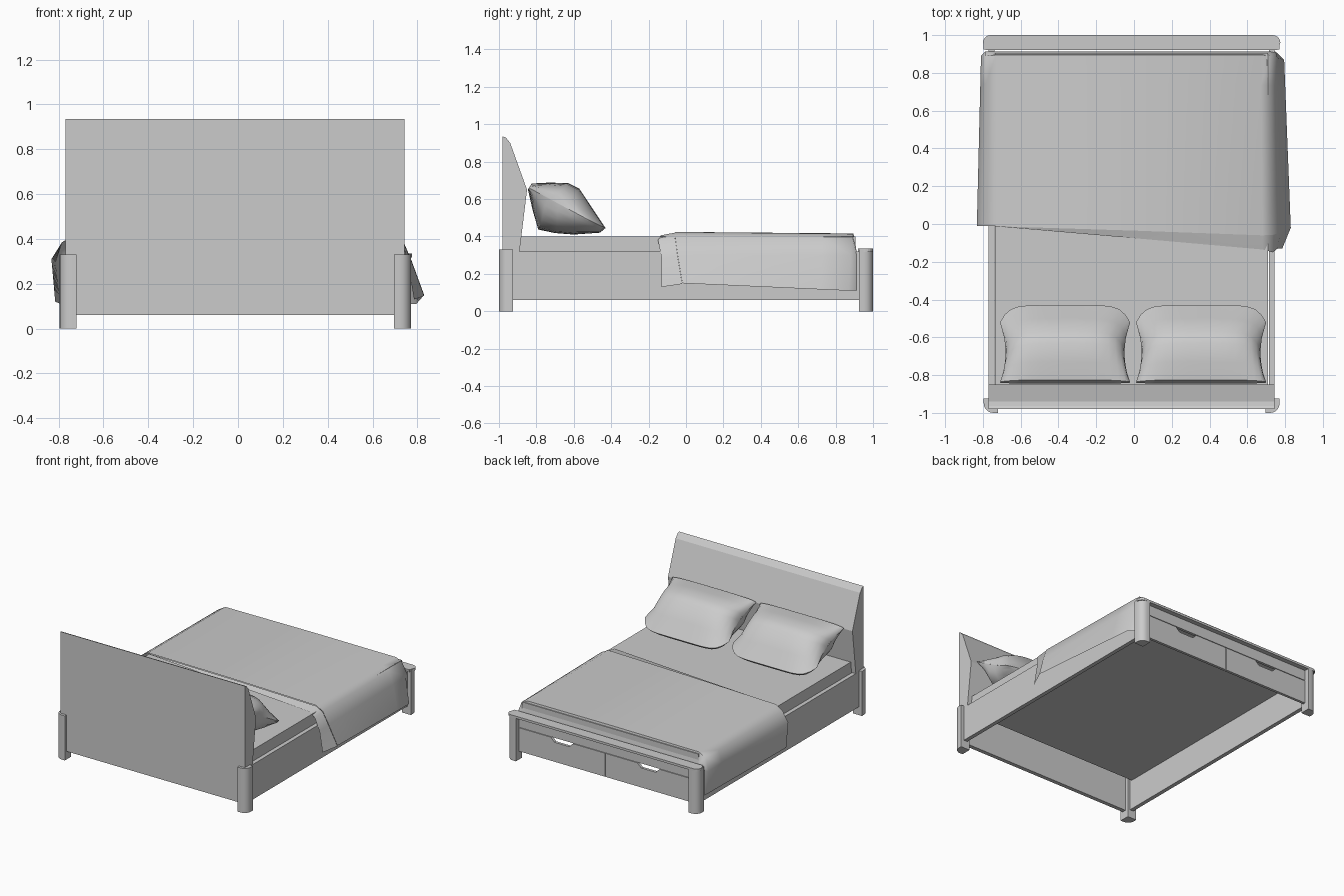
import bpy, bmesh, math
from mathutils import Vector

cube = bpy.data.objects.get("Cube")
if cube:
    bpy.data.objects.remove(cube, do_unlink=True)

grey = bpy.data.materials.new("plain_grey")
grey.use_nodes = True
GREY = (0.6, 0.6, 0.6, 1)
grey.diffuse_color = GREY
grey.node_tree.nodes["Principled BSDF"].inputs["Base Color"].default_value = GREY


def finish(name, bm, smooth=None):
    bmesh.ops.recalc_face_normals(bm, faces=bm.faces)
    mesh = bpy.data.meshes.new(name)
    bm.to_mesh(mesh)
    bm.free()
    mesh.materials.append(grey)
    ob = bpy.data.objects.new(name, mesh)
    bpy.context.collection.objects.link(ob)
    if smooth:
        bpy.ops.object.select_all(action='DESELECT')
        ob.select_set(True)
        bpy.context.view_layer.objects.active = ob
        bpy.ops.object.shade_smooth_by_angle(angle=math.radians(smooth))
    return ob


def prism(name, outline, axis, low, high, smooth=None):
    """Extrude a 2D outline along an axis; the outline uses the other two axes in order."""
    def place(p, d):
        co = list(p)
        co.insert("xyz".index(axis), d)
        return co
    bm = bmesh.new()
    face = bm.faces.new([bm.verts.new(place(p, low)) for p in outline])
    out = bmesh.ops.extrude_face_region(bm, geom=[face])
    shift = Vector(place((0, 0), high - low))
    bmesh.ops.translate(bm, vec=shift, verts=[g for g in out["geom"] if isinstance(g, bmesh.types.BMVert)])
    return finish(name, bm, smooth)


def box(name, x, y, z):
    return prism(name, [(x[0], y[0]), (x[1], y[0]), (x[1], y[1]), (x[0], y[1])], "z", *z)


def loft(name, rows, closed=False, smooth=40):
    """Skin a list of equally long point rows."""
    bm = bmesh.new()
    grid = [[bm.verts.new(p) for p in row] for row in rows]
    n = len(rows[0])
    for a, b in zip(grid, grid[1:]):
        for i in range(n if closed else n - 1):
            j = (i + 1) % n
            bm.faces.new((a[i], a[j], b[j], b[i]))
    bmesh.ops.remove_doubles(bm, verts=bm.verts, dist=0.0005)
    return finish(name, bm, smooth)


def blend(a, b, t):
    return Vector(a).lerp(Vector(b), t)


MID = -0.0125  # centre line of the frame

# Legs: square posts with a rounded outer corner
for sx, side in ((1, "left"), (-1, "right")):
    for sy, end in ((-1, "head"), (1, "foot")):
        r, w = 0.05, 0.075
        pts = [(0, 0), (w, 0)]
        for k in range(6):
            a = k * math.pi / 10
            pts.append((w - r + r * math.cos(a), w - r + r * math.sin(a)))
        pts.append((0, w))
        pts = [(MID + sx * (0.708 + px), sy * (0.925 + py)) for px, py in pts]
        prism(f"{end}_leg_{side}", pts, "z", 0, 0.33, 35)

# Side rails, head rail, mattress
for sx, side in ((1, "left"), (-1, "right")):
    xs = sorted((MID + sx * 0.727, MID + sx * 0.757))
    box(f"side_rail_{side}", xs, (-0.93, 0.93), (0.06, 0.32))
box("head_rail", (-0.725, 0.7), (-0.98, -0.95), (0.06, 0.32))
box("mattress", (-0.735, 0.71), (-0.9, 0.905), (0.28, 0.4))

# Headboard: wedge profile across the bed
prism("headboard", [(-0.98, 0.32), (-0.98, 0.935), (-0.963, 0.928), (-0.94, 0.9),
                    (-0.85, 0.65), (-0.89, 0.32)], "x", -0.77, 0.743)

# Foot end: cap with rounded corners, upper rail, two drawers with finger notches
cap = []
for cx, start in ((0.735, 0), (-0.76, 90)):
    for k in range(6):
        a = math.radians(start + k * 18)
        cap.append((cx + 0.04 * math.cos(a), 0.96 + 0.04 * math.sin(a)))
cap += [(-0.785, 0.92), (0.76, 0.92)]
prism("foot_cap", cap, "z", 0.318, 0.335)
box("foot_upper_rail", (-0.725, 0.7), (0.945, 0.965), (0.24, 0.32))
for sx, side in ((1, "left"), (-1, "right")):
    top, low = 0.236, 0.062
    front = [(0.003, low), (0.708, low), (0.708, top), (0.445, top), (0.415, top - 0.03),
             (0.295, top - 0.03), (0.265, top), (0.003, top)]
    prism(f"drawer_{side}", [(MID + sx * px, pz) for px, pz in front], "y", 0.945, 0.965)

# Blanket: lofted from its head edge to its foot edge, then tucked down at the foot
head_edge = [(-0.815, -0.01, 0.12), (-0.832, -0.01, 0.31), (-0.785, -0.01, 0.385), (-0.73, -0.012, 0.418),
             (0.0, -0.035, 0.424), (0.68, -0.06, 0.424), (0.735, -0.058, 0.395), (0.775, -0.045, 0.3),
             (0.83, -0.02, 0.15)]
foot_edge = [(-0.79, 0.88, 0.11), (-0.81, 0.89, 0.29), (-0.785, 0.89, 0.38), (-0.73, 0.895, 0.412),
             (0.0, 0.895, 0.416), (0.67, 0.895, 0.414), (0.725, 0.89, 0.39), (0.76, 0.88, 0.3),
             (0.795, 0.87, 0.11)]
rows = [[blend(a, b, k / 6) for a, b in zip(head_edge, foot_edge)] for k in range(7)]
tuck = []
for p in foot_edge:
    tuck.append((max(-0.79, min(0.75, p[0])), 0.912, min(p[2], 0.32)))
rows.append(tuck)
loft("blanket", rows, smooth=60)

# Folded under layer that peeks out at the head edge
under = [(-0.73, -0.013, 0.41), (0.0, -0.075, 0.408), (0.68, -0.135, 0.406), (0.735, -0.15, 0.38),
         (0.76, -0.13, 0.28), (0.785, -0.13, 0.13)]
upper = [Vector(p) - Vector((0, 0, 0.004)) for p in head_edge[3:]]
loft("blanket_fold", [upper, under], smooth=60)

# Pillows: one puffy cross-section that flattens to the seam at both ends
section = [(-0.845, 0.65), (-0.825, 0.683), (-0.73, 0.688), (-0.63, 0.685), (-0.57, 0.655), (-0.5, 0.55),
           (-0.43, 0.445), (-0.46, 0.42), (-0.6, 0.41), (-0.7, 0.418), (-0.79, 0.437), (-0.82, 0.54)]
seam_a, seam_b = Vector((-0.84, 0.66)), Vector((-0.43, 0.44))
seam = seam_b - seam_a
for cx, side in ((0.355, "left"), (-0.365, "right")):
    rings = []
    for k in range(17):
        u = math.sin((k / 8 - 1) * math.pi / 2)
        puff = math.sqrt(max(0, 1 - abs(u) ** 3.5))
        ring = []
        for p in section:
            p = Vector(p)
            s = max(0, min(1, (p - seam_a).dot(seam) / seam.length_squared))
            base = seam_a + seam * s
            off = (p - base) * puff
            pulled = seam_a + seam * s * (1 - 0.22 * abs(u) ** 8) + off
            x = cx + 0.345 * u * (1 - 0.36 * s * (1 - s) * abs(u))
            ring.append((x, pulled.x, pulled.y))
        rings.append(ring)
    loft(f"pillow_{side}", rings, closed=True, smooth=50)
